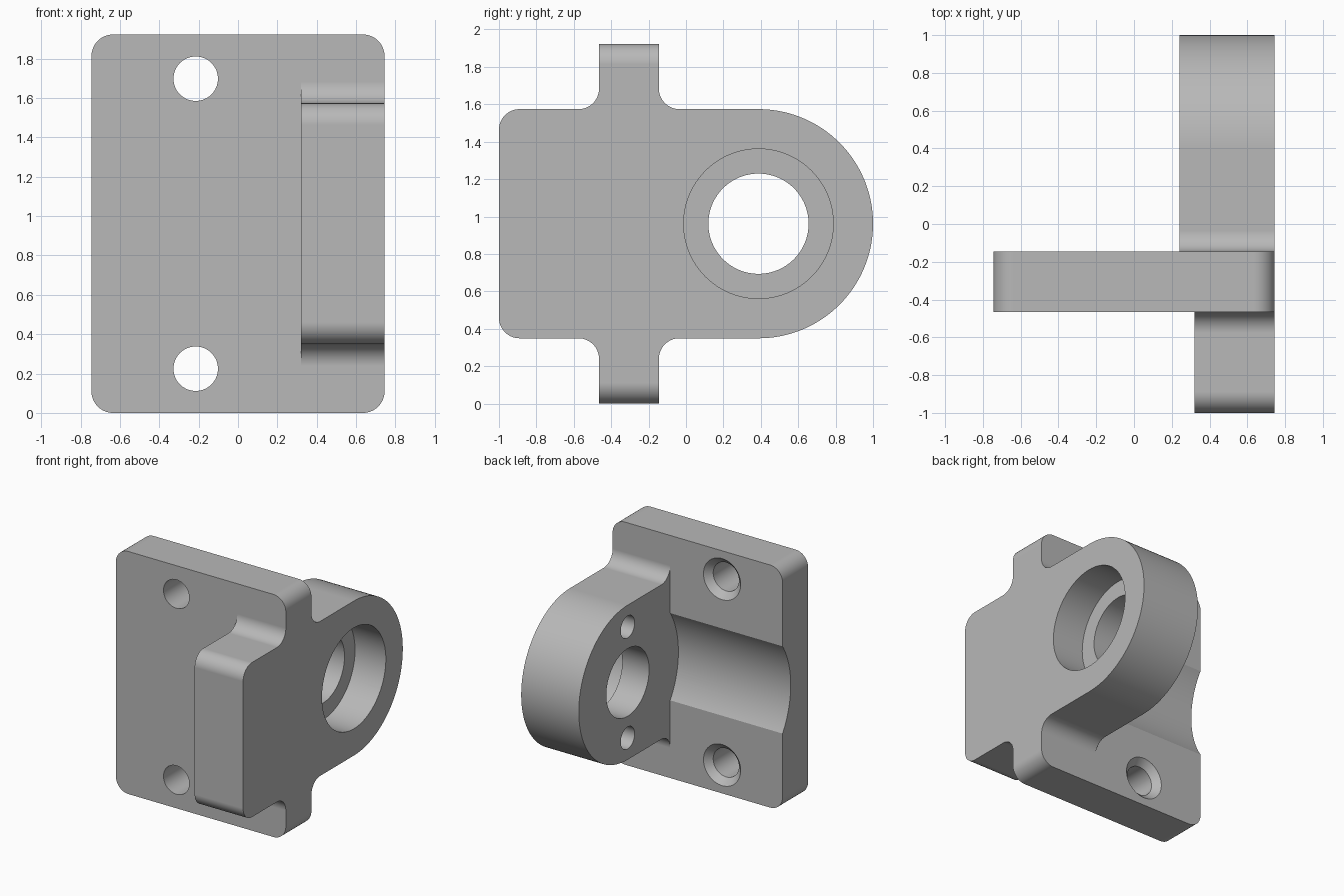
import bpy, bmesh
from math import sin, cos, radians

cube = bpy.data.objects.get("Cube")
if cube:
    bpy.data.objects.remove(cube, do_unlink=True)

steel = bpy.data.materials.new("plain grey")
steel.use_nodes = True
steel.diffuse_color = (0.48, 0.48, 0.48, 1)
steel.node_tree.nodes["Principled BSDF"].inputs["Base Color"].default_value = steel.diffuse_color

MID = 0.9615        # height of the mirror plane and of the bore
SIDE = 0.745        # half width of the plate
FRONT, BACK = -0.465, -0.145   # plate faces in y
HALF = 0.6125       # half height of block and lug
R = 0.11            # fillet radius
BORE_Y = 1 - HALF

along_x = lambda u, v, w: (w, u, v + MID)
along_y = lambda u, v, w: (u, w, v + MID)


def arc(cu, cv, r, a0, a1, n=16):
    angles = [radians(a0 + (a1 - a0) * i / n) for i in range(n + 1)]
    return [(cu + r * cos(a), cv + r * sin(a)) for a in angles]


def mirrored(pts):
    """Close an upper half outline with its reflection."""
    return pts + [(u, -v) for u, v in reversed(pts) if abs(v) > 1e-5]


def loft(name, place, low, w0, w1, high=None):
    """Solid between two outlines with the same number of points."""
    bm = bmesh.new()
    a = [bm.verts.new(place(u, v, w0)) for u, v in low]
    b = [bm.verts.new(place(u, v, w1)) for u, v in (high or low)]
    bm.faces.new(a)
    bm.faces.new(b)
    for i in range(len(a)):
        j = (i + 1) % len(a)
        bm.faces.new((a[i], a[j], b[j], b[i]))
    bmesh.ops.recalc_face_normals(bm, faces=bm.faces)
    mesh = bpy.data.meshes.new(name)
    bm.to_mesh(mesh)
    bm.free()
    mesh.materials.append(steel)
    obj = bpy.data.objects.new(name, mesh)
    bpy.context.collection.objects.link(obj)
    return obj


def drill(place, u, v, r, w0, w1, r_end=None, n=96):
    ring = lambda rad: arc(u, v, rad, 0, 360, n)[:-1]
    return loft("cutter", place, ring(r), w0, w1, ring(r_end or r))


def combine(target, tool, operation):
    bpy.ops.object.select_all(action='DESELECT')
    bpy.context.view_layer.objects.active = target
    target.select_set(True)
    mod = target.modifiers.new("combine", 'BOOLEAN')
    mod.operation, mod.solver, mod.object = operation, 'EXACT', tool
    bpy.ops.object.modifier_apply(modifier=mod.name)
    bpy.data.objects.remove(tool, do_unlink=True)


# Mounting plate with rounded corners
top = MID - R
outline = mirrored(arc(SIDE - R, top, R, 0, 90) + arc(R - SIDE, top, R, 90, 180))
bracket = loft("bracket", along_y, outline, FRONT, BACK)

# Shallow round channel across the back, concentric with the bore
lug_x = 0.24
combine(bracket, drill(along_x, BORE_Y, 0, 0.635, -1, lug_x, n=192), 'DIFFERENCE')

# Front block, filleted into the plate
block = [(FRONT + 0.1, HALF + R)] + arc(FRONT - R, HALF + R, R, 0, -90) \
    + arc(R - 1, HALF - R, R, 90, 180)
combine(bracket, loft("front_block", along_x, mirrored(block), 0.32, SIDE), 'UNION')

# Rounded rear lug, filleted into the plate
lug = [(BACK - 0.16, HALF + R)] + arc(BACK + R, HALF + R, R, 180, 270) \
    + arc(BORE_Y, 0, HALF, 90, 0, 48)
combine(bracket, loft("rear_lug", along_x, mirrored(lug), lug_x, SIDE), 'UNION')

# Through bore and counterbore
combine(bracket, drill(along_x, BORE_Y, 0, 0.268, 0, 1), 'DIFFERENCE')
combine(bracket, drill(along_x, BORE_Y, 0, 0.40, 0.475, 1), 'DIFFERENCE')

for side in (-1, 1):
    # Blind holes in the inner face of the lug
    combine(bracket, drill(along_x, BORE_Y, side * 0.44, 0.087, 0, lug_x + 0.2, n=48), 'DIFFERENCE')
    # Plate screw holes, countersunk from the back
    u, v = -0.215, side * 0.737
    combine(bracket, drill(along_y, u, v, 0.113, -1, 0.5, n=64), 'DIFFERENCE')
    combine(bracket, drill(along_y, u, v, 0.113, BACK - 0.05, BACK + 0.05, 0.213, n=64), 'DIFFERENCE')

# Smooth curved walls, crisp edges
bpy.ops.object.select_all(action='DESELECT')
bracket.select_set(True)
bpy.context.view_layer.objects.active = bracket
bpy.ops.object.shade_smooth_by_angle(angle=radians(28))
weighted = bracket.modifiers.new("flat_faces", 'WEIGHTED_NORMAL')
weighted.keep_sharp = True
